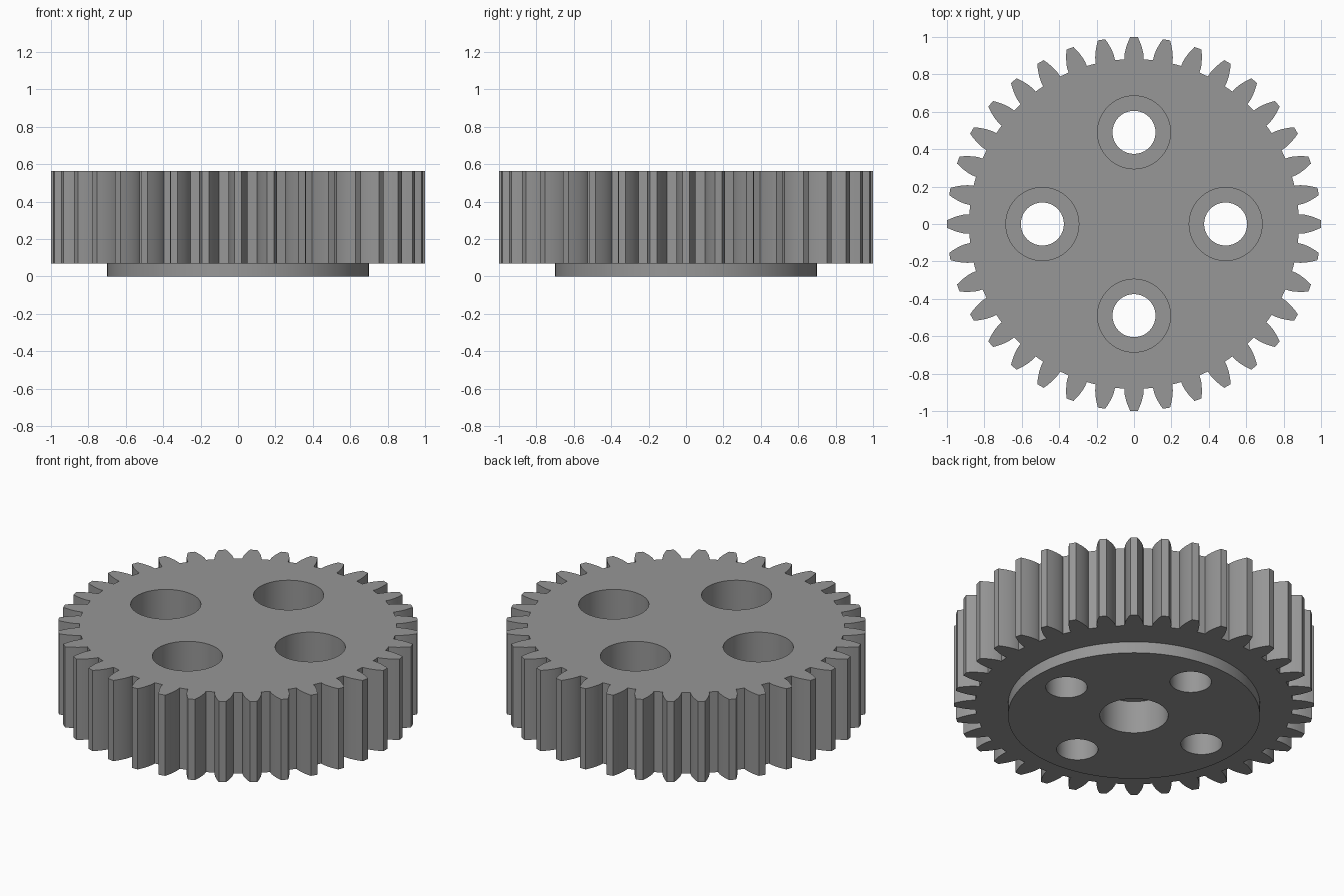
import bpy, bmesh, math

if "Cube" in bpy.data.objects:
    bpy.data.objects.remove(bpy.data.objects["Cube"])

TEETH = 36
Z_BOTTOM, Z_TOP = 0.07, 0.565
R_TIP, R_ROOT = 1.0, 0.882
R_PITCH = 18 / 19
PRESSURE = math.radians(20)
R_BASE = R_PITCH * math.cos(PRESSURE)

grey = bpy.data.materials.new("steel_grey")
grey.diffuse_color = (0.31, 0.31, 0.31, 1)
grey.use_nodes = True
grey.node_tree.nodes["Principled BSDF"].inputs["Base Color"].default_value = grey.diffuse_color


def make_object(name, bm):
    bmesh.ops.recalc_face_normals(bm, faces=bm.faces)
    mesh = bpy.data.meshes.new(name)
    bm.to_mesh(mesh)
    bm.free()
    mesh.materials.append(grey)
    obj = bpy.data.objects.new(name, mesh)
    bpy.context.collection.objects.link(obj)
    return obj


def extrude_outline(name, points, z0, z1):
    bm = bmesh.new()
    face = bm.faces.new([bm.verts.new((x, y, z0)) for x, y in points])
    top = bmesh.ops.extrude_face_region(bm, geom=[face])["geom"]
    bmesh.ops.translate(bm, vec=(0, 0, z1 - z0),
                        verts=[v for v in top if isinstance(v, bmesh.types.BMVert)])
    return make_object(name, bm)


def stepped_cylinder(name, cx, cy, profile, sides=64):
    """Solid of stacked rings; profile lists (radius, z) from bottom to top."""
    bm = bmesh.new()
    rings = [[bm.verts.new((cx + r * math.cos(2 * math.pi * i / sides),
                            cy + r * math.sin(2 * math.pi * i / sides), z))
              for i in range(sides)] for r, z in profile]
    for a, b in zip(rings, rings[1:]):
        for i in range(sides):
            j = (i + 1) % sides
            bm.faces.new((a[i], a[j], b[j], b[i]))
    bm.faces.new(rings[0][::-1])
    bm.faces.new(rings[-1])
    return make_object(name, bm)


def involute(angle):
    return math.tan(angle) - angle


def half_angle(r):
    """Half of the tooth's angular width at radius r."""
    a = math.acos(min(1, R_BASE / r))
    return math.pi / (2 * TEETH) + involute(PRESSURE) - involute(a)


# Toothed outline: involute flanks, mirrored about each tooth's centre line
radii = [R_ROOT] + [R_BASE + (R_TIP - R_BASE) * k / 5 for k in range(6)]
flank = [(r, half_angle(r)) for r in radii]
tooth = [(r, -a) for r, a in flank] + [(R_TIP, 0)] + [(r, a) for r, a in flank[::-1]]
outline = []
for t in range(TEETH):
    centre = 2 * math.pi * t / TEETH
    outline += [(r * math.cos(centre + a), r * math.sin(centre + a)) for r, a in tooth]
gear = extrude_outline("gear_wheel", outline, Z_BOTTOM, Z_TOP)


def boolean(tool, operation):
    mod = gear.modifiers.new(operation.lower(), "BOOLEAN")
    mod.operation = operation
    mod.solver = "EXACT"
    mod.object = tool
    bpy.context.view_layer.objects.active = gear
    bpy.ops.object.modifier_apply(modifier=mod.name)
    bpy.data.objects.remove(tool)


# Hub disc underneath
boolean(stepped_cylinder("hub_disc", 0, 0, [(0.70, 0), (0.70, 0.15)], 128), "UNION")

# Blind centre bore from below
boolean(stepped_cylinder("centre_bore", 0, 0, [(0.19, -0.1), (0.19, 0.20)]), "DIFFERENCE")

# Four counterbored screw holes
for k in range(4):
    a = k * math.pi / 2
    boolean(stepped_cylinder("screw_hole", 0.49 * math.cos(a), 0.49 * math.sin(a),
                             [(0.115, -0.1), (0.115, 0.32), (0.195, 0.32), (0.195, 0.7)]),
            "DIFFERENCE")

bpy.ops.object.select_all(action="DESELECT")
gear.select_set(True)
bpy.context.view_layer.objects.active = gear
bpy.ops.object.shade_smooth_by_angle(angle=math.radians(20))
